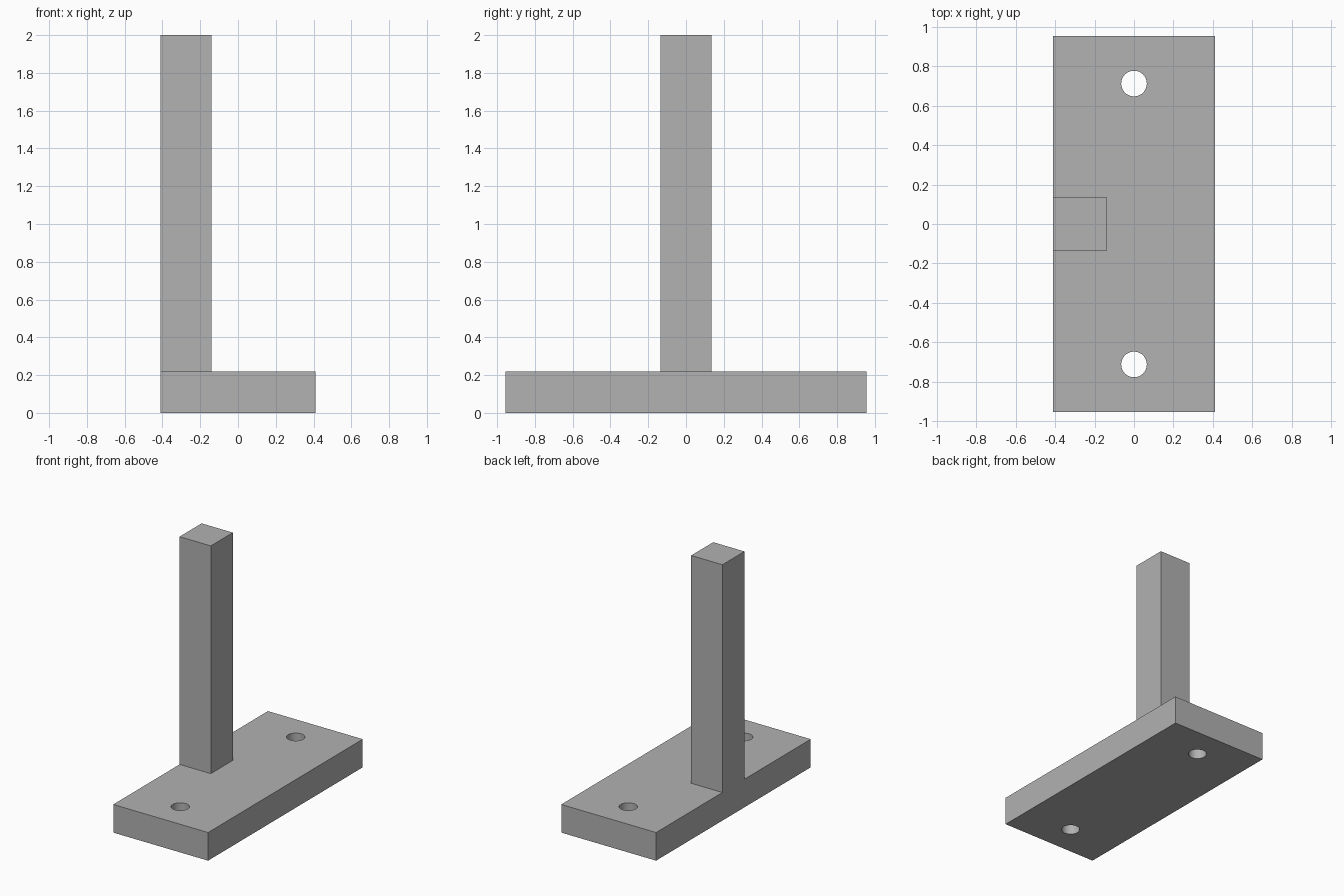
import bpy
import math

if "Cube" in bpy.data.objects:
    bpy.data.objects.remove(bpy.data.objects["Cube"])

BASE_TOP = 0.22
HOLE_Y = 0.713

grey = bpy.data.materials.new("plain_grey")
grey.diffuse_color = (0.445, 0.445, 0.445, 1)
grey.use_nodes = True
grey.node_tree.nodes["Principled BSDF"].inputs["Base Color"].default_value = grey.diffuse_color


def box(name, x0, x1, y0, y1, z0, z1):
    bpy.ops.mesh.primitive_cube_add(
        size=1, location=((x0 + x1) / 2, (y0 + y1) / 2, (z0 + z1) / 2))
    ob = bpy.context.object
    ob.name = name
    ob.scale = (x1 - x0, y1 - y0, z1 - z0)
    bpy.ops.object.transform_apply(location=True, rotation=False, scale=True)
    ob.data.materials.append(grey)
    return ob


# Flat base plate
base = box("base_plate", -0.41, 0.41, -0.955, 0.955, 0, BASE_TOP)

# Two round through-holes on the centre line
for side in (-1, 1):
    bpy.ops.mesh.primitive_cylinder_add(
        vertices=48, radius=0.065, depth=0.6,
        location=(0, side * HOLE_Y, BASE_TOP / 2))
    cutter = bpy.context.object
    cutter.name = "hole_cutter"
    cutter.hide_render = True
    cutter.data.materials.append(grey)
    mod = base.modifiers.new("hole", 'BOOLEAN')
    mod.operation = 'DIFFERENCE'
    mod.solver = 'EXACT'
    mod.object = cutter
    bpy.ops.object.select_all(action='DESELECT')
    base.select_set(True)
    bpy.context.view_layer.objects.active = base
    bpy.ops.object.modifier_apply(modifier=mod.name)
    bpy.data.objects.remove(cutter)

bpy.ops.object.shade_smooth_by_angle(angle=math.radians(30))

# Square post standing flush with the left edge of the plate
box("upright_post", -0.41, -0.14, -0.136, 0.136, BASE_TOP, 2.0)
